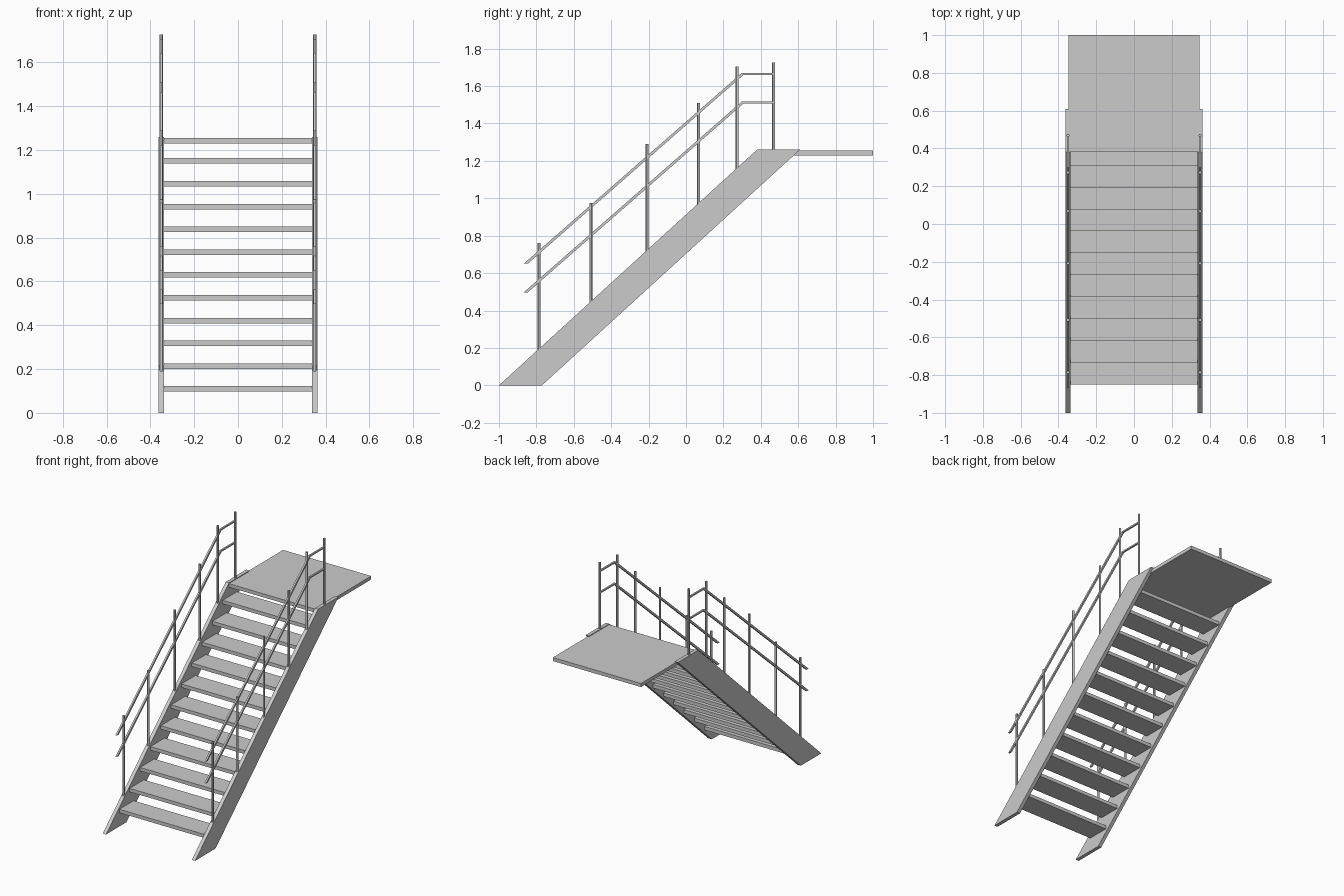
import bpy, bmesh
from mathutils import Matrix

if "Cube" in bpy.data.objects:
    bpy.data.objects.remove(bpy.data.objects["Cube"])


def finish(name, bm):
    bmesh.ops.recalc_face_normals(bm, faces=bm.faces)
    me = bpy.data.meshes.new(name)
    bm.to_mesh(me)
    bm.free()
    ob = bpy.data.objects.new(name, me)
    bpy.context.collection.objects.link(ob)
    return ob


def extrude_x(name, profile, x0, x1):
    """Closed side profile of (y, z) points, extruded along x."""
    bm = bmesh.new()
    face = bm.faces.new([bm.verts.new((x0, y, z)) for y, z in profile])
    res = bmesh.ops.extrude_face_region(bm, geom=[face])
    verts = [v for v in res["geom"] if isinstance(v, bmesh.types.BMVert)]
    bmesh.ops.translate(bm, verts=verts, vec=(x1 - x0, 0, 0))
    return finish(name, bm)


def slab(name, y0, y1, z0, z1, half):
    return extrude_x(name, [(y0, z0), (y1, z0), (y1, z1), (y0, z1)], -half, half)


def post(name, x, y, z0, z1, r=0.008):
    bm = bmesh.new()
    bmesh.ops.create_cone(bm, cap_ends=True, segments=12, radius1=r, radius2=r,
                          depth=z1 - z0,
                          matrix=Matrix.Translation((x, y, (z0 + z1) / 2)))
    ob = finish(name, bm)
    bpy.context.view_layer.objects.active = ob
    ob.select_set(True)
    bpy.ops.object.shade_smooth_by_angle()
    ob.select_set(False)


# Landing platform
slab("landing", 0.38, 1.0, 1.23, 1.255, 0.346)

# Open treads
for i in range(11):
    y, z = -0.85 + 0.116 * i, 0.097 + 0.1041 * i
    slab(f"tread_{i + 1}", y, y + 0.16, z, z + 0.025, 0.346)

# Post positions: y, bottom z, top z
posts = [(-0.785, 0.19, 0.76), (-0.508, 0.44, 0.975), (-0.208, 0.715, 1.29),
         (0.068, 0.965, 1.51), (0.273, 1.15, 1.705), (0.469, 1.25, 1.727)]

for side, s in (("left", -1), ("right", 1)):
    # Sloped side stringer
    extrude_x(f"stringer_{side}",
              [(-1, 0), (-0.77, 0), (0.61, 1.26), (0.38, 1.26)], s * 0.337, s * 0.363)
    # Railing posts
    for i, (y, z0, z1) in enumerate(posts):
        post(f"post_{side}_{i + 1}", s * 0.35, y, z0, z1)
    # Handrail and middle rail, levelling off at the top
    for label, d in (("handrail", 0), ("middle_rail", -0.153)):
        prof = [(-0.868, 0.65), (-0.846, 0.65), (0.308, 1.66),
                (0.469, 1.66), (0.469, 1.67), (0.298, 1.67)]
        extrude_x(f"{label}_{side}", [(y, z + d) for y, z in prof],
                  s * 0.344, s * 0.356)
